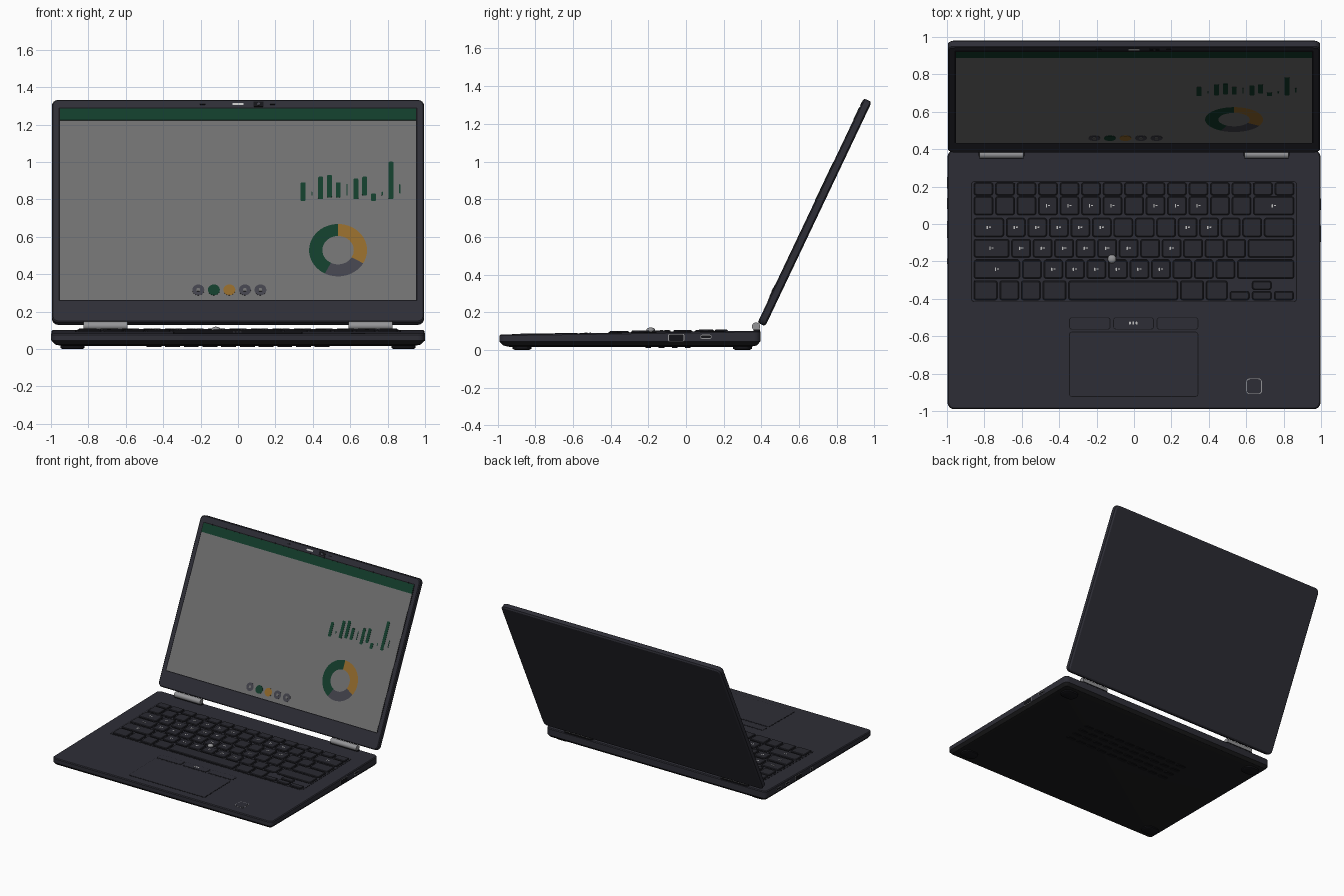
import bpy
import bmesh
from math import sin, cos, pi, radians
from mathutils import Matrix, Vector

if "Cube" in bpy.data.objects:
    bpy.data.objects.remove(bpy.data.objects["Cube"], do_unlink=True)


def material(name, r, g, b):
    m = bpy.data.materials.new(name)
    m.use_nodes = True
    m.diffuse_color = (r, g, b, 1)
    m.node_tree.nodes["Principled BSDF"].inputs["Base Color"].default_value = (r, g, b, 1)
    return m


BODY = material("charcoal casing", 0.027, 0.027, 0.037)
KEY = material("key charcoal", 0.022, 0.022, 0.029)
DARK = material("seam black", 0.007, 0.007, 0.009)
UNDER = material("underside black", 0.012, 0.012, 0.013)
SCREEN = material("display grey", 0.16, 0.16, 0.16)
GREEN = material("chart green", 0.006, 0.045, 0.024)
YELLOW = material("chart yellow", 0.28, 0.14, 0.024)
SLATE = material("chart slate", 0.055, 0.055, 0.07)
SILVER = material("hinge silver", 0.3, 0.3, 0.31)
LIGHT = material("legend white", 0.55, 0.55, 0.55)

FLAT = Matrix.Identity(4)
TILT = 0.0145       # rise of the deck towards the hinge
FRONT = -0.99
LEAN = radians(64.6)
DECK = Matrix.Translation((0, FRONT, 0.082)) @ Matrix.Rotation(TILT, 4, 'X') @ Matrix.Translation((0, -FRONT, 0))
LID = Matrix.Translation((0, 0.38, 0.145)) @ Matrix.Rotation(LEAN, 4, 'X')


def finish(name, bm, mat, matrix, recalc=True):
    if recalc:
        bmesh.ops.recalc_face_normals(bm, faces=bm.faces)
    mesh = bpy.data.meshes.new(name)
    bm.to_mesh(mesh)
    bm.free()
    mesh.materials.append(mat)
    mesh.polygons.foreach_set("use_smooth", [True] * len(mesh.polygons))
    mesh.set_sharp_from_angle(angle=radians(32))
    ob = bpy.data.objects.new(name, mesh)
    ob.matrix_world = matrix
    bpy.context.collection.objects.link(ob)
    return ob


def slabs(name, mat, boxes, layers, matrix=FLAT, r=0.01, seg=4):
    """Rounded plates: boxes are (x0, x1, y0, y1), layers are (inset, z) from bottom to top."""
    bm = bmesh.new()
    for x0, x1, y0, y1 in boxes:
        rings = []
        for inset, z in layers:
            a, b, c, d = x0 + inset, x1 - inset, y0 + inset, y1 - inset
            q = min(max(r - inset, 0.002), 0.49 * min(b - a, d - c))
            corners = [(b - q, d - q), (a + q, d - q), (a + q, c + q), (b - q, c + q)]
            rings.append([bm.verts.new((cx + q * cos(t), cy + q * sin(t), z))
                          for k, (cx, cy) in enumerate(corners)
                          for t in [(k + i / seg) * pi / 2 for i in range(seg + 1)]])
        for lo, hi in zip(rings, rings[1:]):
            n = len(lo)
            for i in range(n):
                bm.faces.new((lo[i], lo[(i + 1) % n], hi[(i + 1) % n], hi[i]))
        bm.faces.new(rings[0][::-1])
        bm.faces.new(rings[-1])
    return finish(name, bm, mat, matrix)


def around(x, y, w, h):
    return (x - w / 2, x + w / 2, y - h / 2, y + h / 2)


def grow(box, g):
    return (box[0] - g, box[1] + g, box[2] - g, box[3] + g)


def plate(lo, hi):
    return [(0, lo), (0, hi)]


# Base shell with sloping deck and dark underside
base = slabs("base_shell", BODY, [(-0.997, 0.997, FRONT, 0.395)],
             [(0.06, 0.015), (0.02, 0.024), (0, 0.045), (0, 0.076), (0.006, 0.082)], r=0.035)
for v in base.data.vertices:
    if v.co.z > 0.06:
        v.co.z += TILT * (v.co.y - FRONT)
base.data.materials.append(UNDER)
for p in base.data.polygons:
    if p.normal.z < -0.5:
        p.material_index = 1

# Feet and bottom vents
slabs("feet", DARK, [around(sx * 0.885, y, 0.13, 0.1) for sx in (-1, 1) for y in (-0.87, 0.3)],
      [(0.012, 0), (0, 0.006), (0, 0.02)], r=0.04)
slabs("bottom_vents", DARK, [around(-0.45 + 0.1 * i, -0.2 + 0.07 * j, 0.08, 0.03)
                             for i in range(10) for j in range(4)], plate(0.01, 0.016), r=0.014)

# Keyboard well
slabs("keyboard_well", DARK, [(-0.871, 0.871, -0.417, 0.229)], plate(-0.002, 0.001), DECK, r=0.015)
slabs("keyboard_floor", BODY, [(-0.867, 0.867, -0.413, 0.225)], plate(-0.002, 0.002), DECK, r=0.013)

# Keys: rows of (y low, y high, key widths in units, keys that carry a legend)
UNIT = 1.724 / 15
rows = [
    (0.155, 0.22, [1] * 15, ()),
    (0.05, 0.145, [1] * 13 + [2], (3, 4, 5, 6, 8, 9, 10, 13)),
    (-0.067, 0.03, [1.5] + [1] * 12 + [1.5], (0, 1, 2, 3, 4, 5, 9, 10)),
    (-0.177, -0.083, [1.75] + [1] * 11 + [2.25], (0, 1, 2, 3, 4, 5, 6, 8)),
    (-0.29, -0.195, [2.25] + [1] * 10 + [2.75], (0, 2, 3, 4, 5, 6, 7)),
    (-0.405, -0.305, [1.2, 1, 1, 1.2, 5.2, 1.2, 1.1], ()),
]
keys, marks = [], []
for y0, y1, widths, lettered in rows:
    x = -0.862
    for i, w in enumerate(widths):
        keys.append((x + 0.008, x + w * UNIT - 0.008, y0, y1))
        if i in lettered:
            cx, cy = x + w * UNIT / 2, (y0 + y1) / 2
            marks += [around(cx - 0.008, cy, 0.007, 0.018), around(cx + 0.006, cy + 0.002, 0.011, 0.007)]
        x += w * UNIT
for i in range(3):
    cx = x + (i + 0.5) * UNIT * 1.03
    keys.append(around(cx, -0.383, 0.1, 0.044))
    if i == 1:
        keys.append(around(cx, -0.328, 0.1, 0.044))
slabs("key_seams", DARK, [grow(k, 0.004) for k in keys], plate(0, 0.004), DECK, r=0.014, seg=3)
slabs("keys", KEY, keys, [(0, 0.002), (0, 0.007), (0.004, 0.01)], DECK, r=0.012, seg=3)
slabs("key_legends", LIGHT, marks, plate(0.009, 0.0108), DECK, r=0.002, seg=1)

# Pointing stick
bm = bmesh.new()
bmesh.ops.create_uvsphere(bm, u_segments=20, v_segments=12, radius=0.023)
finish("pointing_stick", bm, SILVER, DECK @ Matrix.Translation((-0.118, -0.187, 0.012))
       @ Matrix.Diagonal((1, 1, 0.6, 1)))

# Touchpad, its buttons and the fingerprint reader
pads = [(-0.343, 0.34, -0.92, -0.58), (-0.343, -0.13, -0.56, -0.503),
        (-0.107, 0.102, -0.56, -0.503), (0.125, 0.34, -0.56, -0.503)]
slabs("touchpad_seams", DARK, [grow(p, 0.004) for p in pads], plate(-0.002, 0.001), DECK, r=0.014)
slabs("touchpad_and_buttons", BODY, pads, plate(-0.002, 0.0025), DECK)
slabs("button_dots", LIGHT, [around(-0.022 + 0.018 * i, -0.53, 0.01, 0.016) for i in range(3)],
      plate(0.001, 0.004), DECK, r=0.004)
reader = around(0.642, -0.868, 0.084, 0.084)
slabs("fingerprint_outline", SILVER, [reader], plate(-0.002, 0.001), DECK, r=0.018)
slabs("fingerprint_reader", BODY, [grow(reader, -0.004)], plate(-0.002, 0.002), DECK, r=0.015)

# Side ports: local x runs along the side, local y is up
for name, s, ports in (
        ("left", 1, [(-0.052, 0.065, 0.086, 0.042), (0.106, 0.07, 0.06, 0.022)]),
        ("right", -1, [(0.22, 0.068, 0.06, 0.022), (0.11, 0.068, 0.06, 0.022),
                       (-0.03, 0.065, 0.09, 0.036), (-0.2, 0.065, 0.03, 0.03)])):
    side = Matrix(((0, 0, s, 0), (s, 0, 0, 0), (0, 1, 0, 0), (0, 0, 0, 1)))
    boxes = [around(s * y, z, w, h) for y, z, w, h in ports]
    slabs(name + "_port_rims", SILVER, boxes, plate(0.99, 0.9985), side, r=0.009)
    slabs(name + "_port_openings", DARK, [grow(b, -0.004) for b in boxes], plate(0.99, 1.0), side, r=0.006)

# Hinges: a silver barrel on a dark block, mirrored
for name, s in (("left", 1), ("right", -1)):
    bm = bmesh.new()
    bmesh.ops.create_cone(bm, cap_ends=True, segments=24, radius1=0.022, radius2=0.022, depth=0.235)
    finish(name + "_hinge_barrel", bm, SILVER,
           Matrix.Translation((s * 0.708, 0.372, 0.124)) @ Matrix.Rotation(pi / 2, 4, 'Y'))
    slabs(name + "_hinge_block", DARK, [around(s * 0.708, 0.375, 0.25, 0.035)], plate(0.09, 0.108))

# Lid shell
TOP = 1.317
slabs("lid_shell", BODY, [(-0.995, 0.995, 0, TOP)],
      [(0.012, -0.045), (0, -0.037), (0, -0.006), (0.006, 0)], LID, r=0.035)


def up(z):
    """Distance along the lid of a point at height z."""
    return (z - 0.145) / sin(LEAN)


# Display with title bar
view = (-0.953, 0.953, up(0.262), up(1.285))
slabs("display_seam", DARK, [grow(view, 0.007)], plate(-0.002, 0.001), LID, r=0.008)
slabs("display", SCREEN, [view], plate(-0.002, 0.002), LID, r=0.003)
slabs("title_bar", GREEN, [(-0.953, 0.953, up(1.222), up(1.285))], plate(0, 0.0035), LID, r=0.003)

# Bar chart
bars = [(0.79, 0.89), (0.82, 0.84), (0.80, 0.92), (0.81, 0.93), (0.81, 0.89), (0.82, 0.88),
        (0.80, 0.91), (0.82, 0.92), (0.79, 0.83), (0.82, 0.84), (0.80, 1.0), (0.83, 0.88)]
thin = (1, 5, 9, 11)
slabs("chart_bars", GREEN,
      [(0.348 + 0.047 * i - w, 0.348 + 0.047 * i + w, up(a), up(b))
       for i, (a, b) in enumerate(bars) for w in [0.003 if i in thin else 0.013]],
      plate(0, 0.0035), LID, r=0.006)

# Ring chart, angles clockwise from the top
for name, mat, a0, a1 in (("yellow", YELLOW, 0, 120), ("slate", SLATE, 120, 207), ("green", GREEN, 207, 360)):
    bm = bmesh.new()
    n = 16
    pairs = [[bm.verts.new((0.535 + r * sin(t), up(0.527) + r * cos(t), 0.0035)) for r in (0.155, 0.084)]
             for t in [radians(a0 + (a1 - a0) * i / n) for i in range(n + 1)]]
    for p, q in zip(pairs, pairs[1:]):
        bm.faces.new((p[0], p[1], q[1], q[0]))
    finish("ring_chart_" + name, bm, mat, LID, recalc=False)

# Round icons, the slate ones with a pale centre
for i, mat in enumerate((SLATE, GREEN, YELLOW, SLATE, SLATE)):
    x = -0.212 + 0.083 * i
    slabs("icon_%d" % (i + 1), mat, [around(x, up(0.315), 0.064, 0.064)], plate(0, 0.0035), LID, r=0.032)
    if mat is SLATE:
        slabs("icon_centre_%d" % (i + 1), SCREEN, [around(x, up(0.315), 0.018, 0.018)],
              plate(0, 0.005), LID, r=0.004)

# Camera, shutter tab and microphones in the top bezel
brow = up(1.309)
slabs("camera_and_microphones", DARK,
      [around(0.11, brow, 0.055, 0.032), around(-0.19, brow, 0.03, 0.008), around(0.185, brow, 0.03, 0.008)],
      plate(-0.002, 0.002), LID, r=0.006)
slabs("camera_lens", SLATE, [around(0.11, brow, 0.016, 0.016)], plate(0, 0.0035), LID, r=0.008)
slabs("shutter_tab", LIGHT, [around(0, brow, 0.06, 0.012)], plate(-0.002, 0.002), LID, r=0.003)
